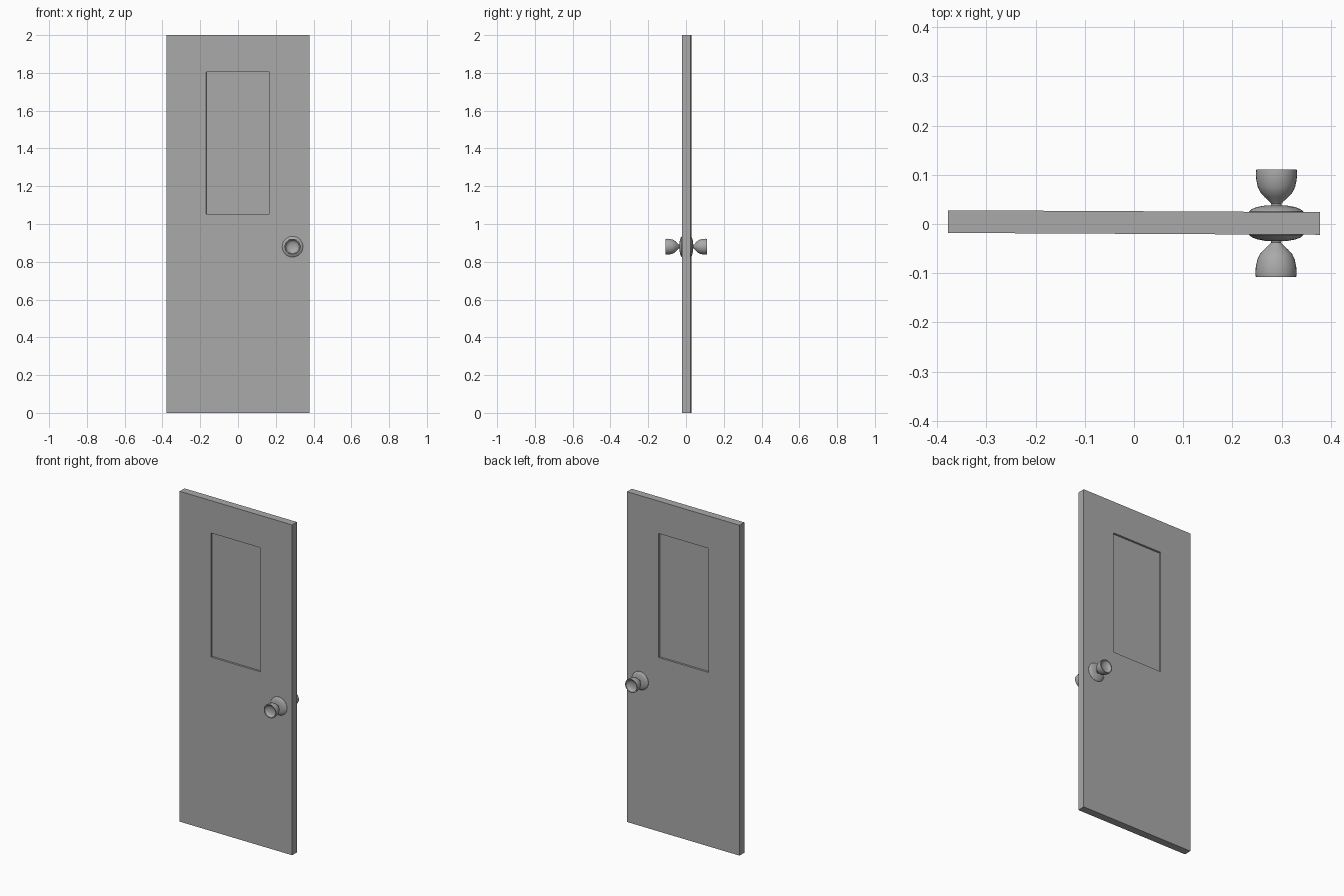
import bpy
import bmesh
import math
from mathutils import Matrix, Vector

if "Cube" in bpy.data.objects:
    bpy.data.objects.remove(bpy.data.objects["Cube"], do_unlink=True)

grey = bpy.data.materials.new("plain grey")
grey.use_nodes = True
COLOUR = (0.4, 0.4, 0.4, 1)
grey.diffuse_color = COLOUR
grey.node_tree.nodes["Principled BSDF"].inputs["Base Color"].default_value = COLOUR

# The whole door is hung very slightly askew
TILT = Matrix.Translation((0, 0.003, 0)) @ Matrix.Rotation(-0.005, 4, "Z")
HALF = 0.023


def add_object(name, bm):
    bmesh.ops.recalc_face_normals(bm, faces=bm.faces)
    mesh = bpy.data.meshes.new(name)
    bm.to_mesh(mesh)
    bm.free()
    mesh.materials.append(grey)
    obj = bpy.data.objects.new(name, mesh)
    bpy.context.collection.objects.link(obj)
    obj.matrix_world = TILT
    return obj


# Door slab with a shallow recessed panel on both sides
def door_slab():
    bm = bmesh.new()
    outer = [(-0.378, 0), (0.378, 0), (0.378, 2), (-0.378, 2)]
    inner = [(-0.168, 1.053), (0.166, 1.053), (0.166, 1.804), (-0.168, 1.804)]
    rims = []
    for side in (-1, 1):
        rings = [[bm.verts.new((x, side * y, z)) for x, z in loop]
                 for loop, y in ((outer, HALF), (inner, HALF), (inner, HALF - 0.012))]
        for a, b in zip(rings, rings[1:]):
            for i in range(4):
                j = (i + 1) % 4
                bm.faces.new((a[i], a[j], b[j], b[i]))
        bm.faces.new(rings[-1])
        rims.append(rings[0])
    for i in range(4):
        j = (i + 1) % 4
        bm.faces.new((rims[0][i], rims[0][j], rims[1][j], rims[1][i]))
    return add_object("door_slab", bm)


# Turned part: (radius, distance from door centre) spun around the knob axis
def turned(name, profile, side):
    bm = bmesh.new()
    centre = Vector((0.289, 0, 0.88))
    verts = [bm.verts.new(centre + Vector((r, side * d, 0))) for r, d in profile]
    edges = [bm.edges.new(pair) for pair in zip(verts, verts[1:])]
    bmesh.ops.spin(bm, geom=verts + edges, cent=centre, axis=(0, 1, 0),
                   angle=math.tau, steps=32, use_merge=True)
    bmesh.ops.remove_doubles(bm, verts=bm.verts, dist=0.0002)
    obj = add_object(name, bm)
    bpy.ops.object.select_all(action="DESELECT")
    obj.select_set(True)
    bpy.context.view_layer.objects.active = obj
    bpy.ops.object.shade_smooth_by_angle(angle=math.radians(40))


ROSETTE = [(0.055, 0.021), (0.055, 0.024), (0.049, 0.029), (0.038, 0.033),
           (0.022, 0.036), (0, 0.036)]
KNOB = [(0.012, 0.034), (0.010, 0.039), (0.014, 0.044), (0.024, 0.053),
        (0.033, 0.063), (0.038, 0.074), (0.041, 0.088), (0.042, 0.101),
        (0.041, 0.109), (0.036, 0.108), (0.031, 0.100), (0.020, 0.095),
        (0, 0.093)]

door_slab()
for label, side in (("front", -1), ("back", 1)):
    turned(label + "_rosette", ROSETTE, side)
    turned(label + "_knob", KNOB, side)
